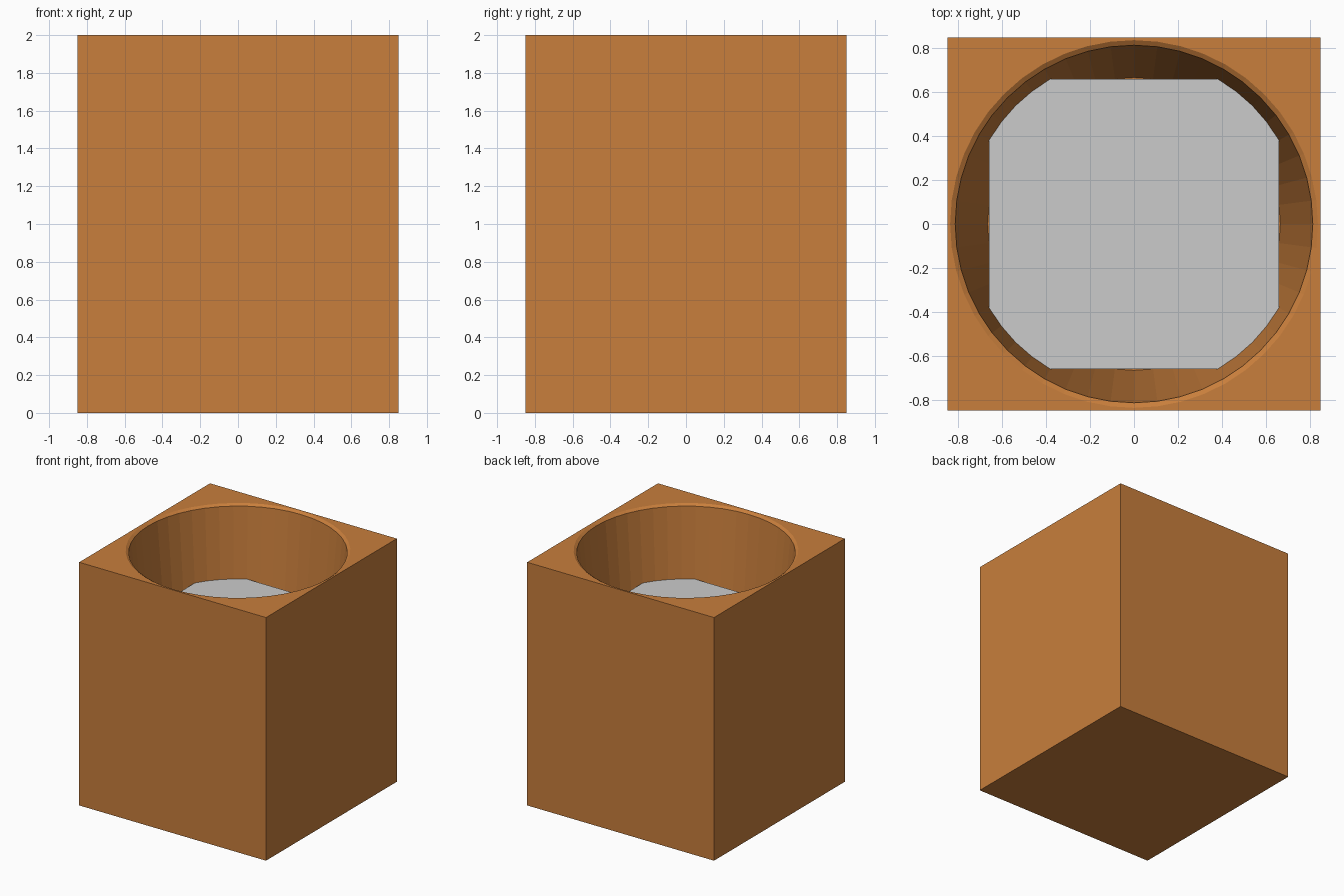
import bpy, bmesh, math

if "Cube" in bpy.data.objects:
    bpy.data.objects.remove(bpy.data.objects["Cube"])

SEG = 48  # sides of the round opening


def finish(name, bm, mat=None):
    bmesh.ops.recalc_face_normals(bm, faces=bm.faces)
    me = bpy.data.meshes.new(name)
    bm.to_mesh(me)
    bm.free()
    if mat:
        me.materials.append(mat)
    ob = bpy.data.objects.new(name, me)
    bpy.context.collection.objects.link(ob)
    return ob


def lathe(name, profile, mat=None):
    bm = bmesh.new()
    rings = [[bm.verts.new((r * math.cos(2 * math.pi * i / SEG),
                            r * math.sin(2 * math.pi * i / SEG), z))
              for i in range(SEG)] for r, z in profile]
    for a, b in zip(rings, rings[1:]):
        for i in range(SEG):
            j = (i + 1) % SEG
            bm.faces.new((a[i], a[j], b[j], b[i]))
    bm.faces.new(rings[0][::-1])
    bm.faces.new(rings[-1])
    return finish(name, bm, mat)


terracotta = bpy.data.materials.new("terracotta")
terracotta.diffuse_color = (0.58, 0.21, 0.045, 1)
terracotta.use_nodes = True
terracotta.node_tree.nodes["Principled BSDF"].inputs["Base Color"].default_value = terracotta.diffuse_color

# Square planter block
bm = bmesh.new()
bmesh.ops.create_cube(bm, size=1)
bmesh.ops.scale(bm, vec=(1.7, 1.7, 2), verts=bm.verts)
bmesh.ops.translate(bm, vec=(0, 0, 1), verts=bm.verts)
planter = finish("planter", bm, terracotta)

# Tapered round hollow with a chamfered rim
hollow = lathe("hollow_cutter",
               [(0.667, 0.35), (0.815, 1.985), (0.838, 2.0), (0.838, 2.2)],
               terracotta)
hollow.hide_render = True
hollow.hide_viewport = True
cut = planter.modifiers.new("hollow", 'BOOLEAN')
cut.operation = 'DIFFERENCE'
cut.solver = 'EXACT'
cut.object = hollow

# Square soil sheet, its corners buried in the wall
bm = bmesh.new()
bmesh.ops.create_grid(bm, x_segments=1, y_segments=1, size=0.66)
bmesh.ops.translate(bm, vec=(0, 0, 1.41), verts=bm.verts)
finish("soil", bm)
